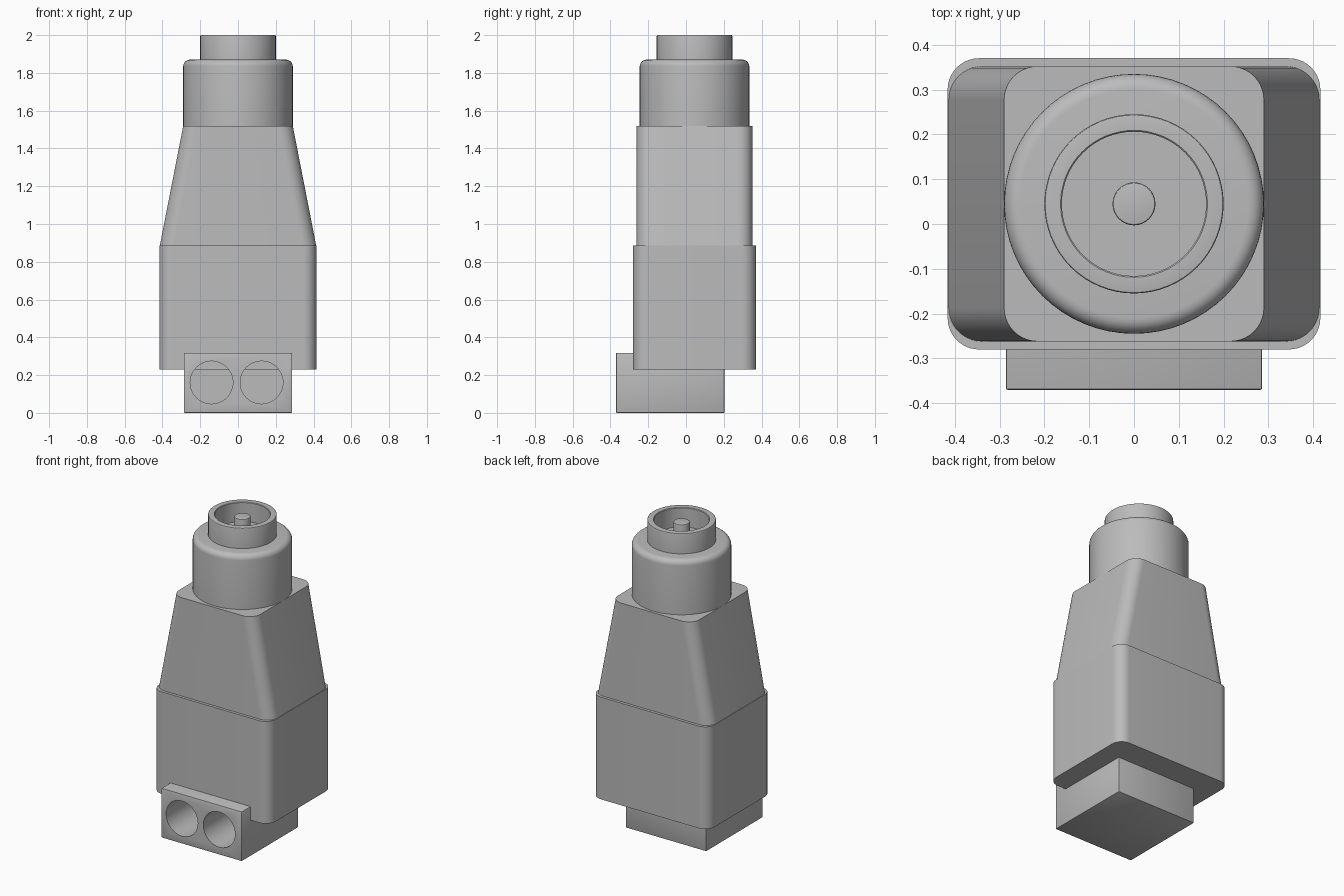
import bpy, bmesh, math

cube = bpy.data.objects.get("Cube")
if cube:
    bpy.data.objects.remove(cube, do_unlink=True)

CY = 0.045  # shared axis of body and plug

grey = bpy.data.materials.new("plain_grey")
grey.use_nodes = True
grey.diffuse_color = (0.5, 0.5, 0.5, 1)
grey.node_tree.nodes["Principled BSDF"].inputs["Base Color"].default_value = (0.5, 0.5, 0.5, 1)


def finish(name, bm):
    bmesh.ops.recalc_face_normals(bm, faces=bm.faces)
    mesh = bpy.data.meshes.new(name)
    bm.to_mesh(mesh)
    bm.free()
    mesh.materials.append(grey)
    obj = bpy.data.objects.new(name, mesh)
    bpy.context.collection.objects.link(obj)
    return obj


def smooth(obj, angle=30):
    bpy.ops.object.select_all(action='DESELECT')
    obj.select_set(True)
    bpy.context.view_layer.objects.active = obj
    bpy.ops.object.shade_smooth_by_angle(angle=math.radians(angle))


def rounded_ring(bm, hx, hy, r, z, steps=10):
    """Rounded rectangle of half sizes hx, hy at height z."""
    ring = []
    for q, (sx, sy) in enumerate([(1, 1), (-1, 1), (-1, -1), (1, -1)]):
        for i in range(steps + 1):
            a = (q + i / steps) * math.pi / 2
            ring.append(bm.verts.new((sx * (hx - r) + r * math.cos(a),
                                      CY + sy * (hy - r) + r * math.sin(a), z)))
    return ring


def loft(name, sections):
    bm = bmesh.new()
    rings = [rounded_ring(bm, *s) for s in sections]
    n = len(rings[0])
    for a, b in zip(rings, rings[1:]):
        for i in range(n):
            j = (i + 1) % n
            bm.faces.new((a[i], a[j], b[j], b[i]))
    bm.faces.new(rings[0])
    bm.faces.new(rings[-1])
    smooth(finish(name, bm))


def lathe(name, profile, segs=64):
    """Spin an (r, z) profile around the plug axis."""
    bm = bmesh.new()
    verts = [bm.verts.new((r, CY, z)) for r, z in profile]
    edges = [bm.edges.new(p) for p in zip(verts, verts[1:])]
    bmesh.ops.spin(bm, geom=verts + edges, cent=(0, CY, 0), axis=(0, 0, 1),
                   angle=2 * math.pi, steps=segs, use_duplicate=False)
    bmesh.ops.remove_doubles(bm, verts=bm.verts, dist=0.0001)
    smooth(finish(name, bm))


def rounded_top(r, z, f, steps=6):
    """Quarter-round outer edge of a turned part."""
    return [(r - f + f * math.cos(i / steps * math.pi / 2),
             z - f + f * math.sin(i / steps * math.pi / 2)) for i in range(steps + 1)]


# Housing: straight lower case and tapered upper case
loft("lower_case", [(0.416, 0.325, 0.07, 0.23), (0.416, 0.325, 0.07, 0.887)])
loft("tapered_case", [(0.415, 0.307, 0.075, 0.88), (0.29, 0.307, 0.075, 1.52)])

# Turned collar, hollow plug sleeve and centre pin
lathe("collar", [(0, 1.51), (0.29, 1.51)] + rounded_top(0.29, 1.87, 0.035) + [(0, 1.87)])
lathe("plug_sleeve", [(0, 1.86), (0.2, 1.86)] + rounded_top(0.2, 2.0, 0.004, 3)
      + [(0.164, 2.0), (0.161, 1.997), (0.161, 1.875), (0, 1.875)])
lathe("centre_pin", [(0, 1.87), (0.048, 1.87)] + rounded_top(0.048, 1.985, 0.004, 3)
      + [(0, 1.985)], 32)

# Terminal block with two wire holes
bm = bmesh.new()
bmesh.ops.create_cube(bm, size=1)
bmesh.ops.scale(bm, vec=(0.572, 0.573, 0.318), verts=bm.verts)
bmesh.ops.translate(bm, vec=(0, -0.0835, 0.159), verts=bm.verts)
bmesh.ops.bevel(bm, geom=bm.edges[:], offset=0.004, segments=2, affect='EDGES', profile=0.5)
block = finish("terminal_block", bm)

for side, x in (("right", -0.14), ("left", 0.125)):
    bpy.ops.mesh.primitive_cylinder_add(vertices=48, radius=0.113, depth=0.5,
                                        location=(x, -0.22, 0.161),
                                        rotation=(math.pi / 2, 0, 0))
    cutter = bpy.context.object
    cutter.name = side + "_hole_cutter"
    cutter.data.materials.append(grey)
    mod = block.modifiers.new(side + "_hole", 'BOOLEAN')
    mod.operation = 'DIFFERENCE'
    mod.solver = 'EXACT'
    mod.object = cutter
    bpy.ops.object.select_all(action='DESELECT')
    block.select_set(True)
    bpy.context.view_layer.objects.active = block
    bpy.ops.object.modifier_apply(modifier=mod.name)
    bpy.data.objects.remove(cutter, do_unlink=True)
smooth(block)
